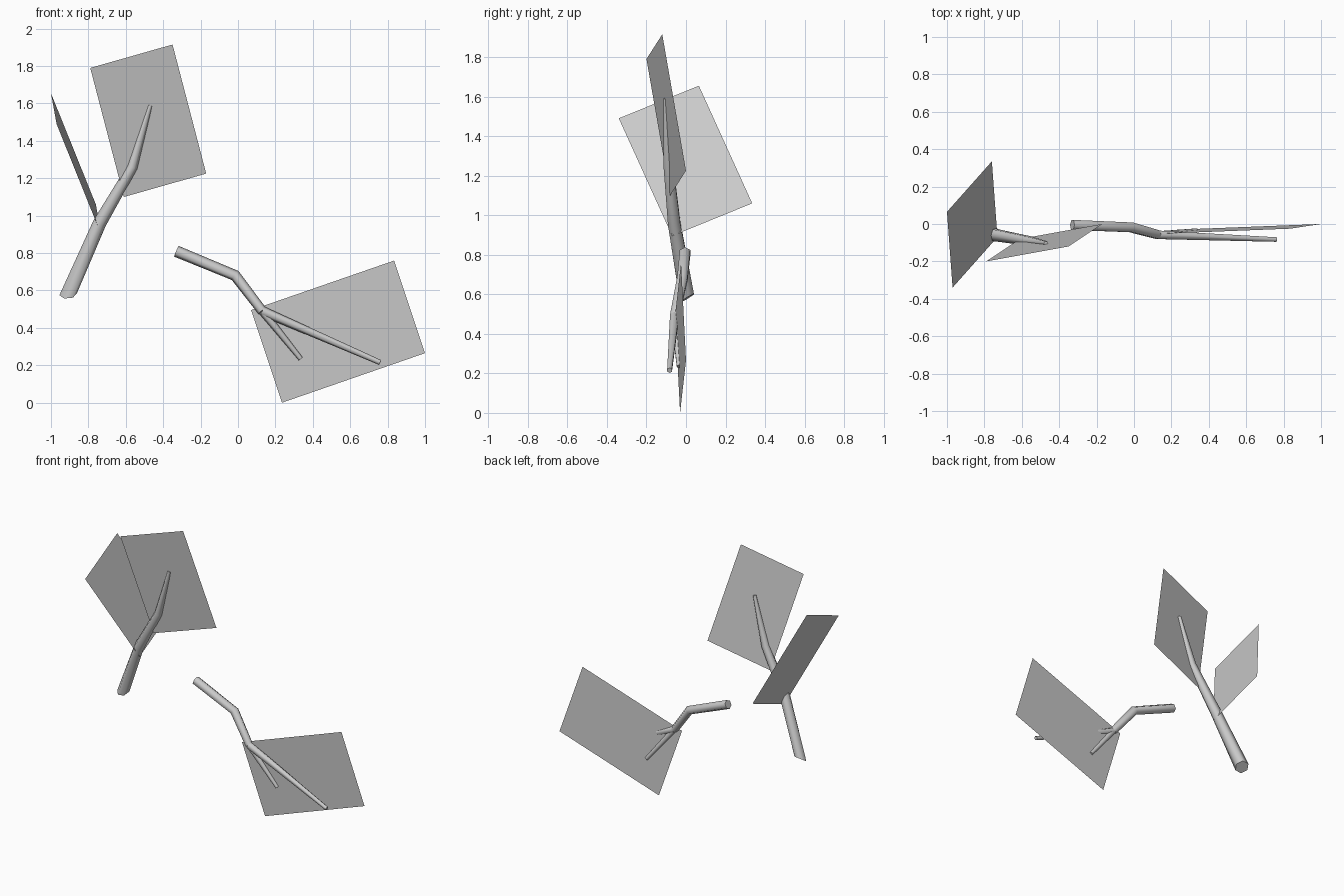
import bpy, bmesh, math
from mathutils import Vector

cube = bpy.data.objects.get("Cube")
if cube:
    bpy.data.objects.remove(cube, do_unlink=True)

grey = bpy.data.materials.new("plain grey")
grey.use_nodes = True
colour = (0.6, 0.6, 0.6, 1)
grey.diffuse_color = colour
grey.node_tree.nodes["Principled BSDF"].inputs["Base Color"].default_value = colour

SIDES = 6


def finish(name, bm):
    mesh = bpy.data.meshes.new(name)
    bm.to_mesh(mesh)
    bm.free()
    mesh.materials.append(grey)
    obj = bpy.data.objects.new(name, mesh)
    bpy.context.collection.objects.link(obj)
    return obj


def twig(name, path, radii, cut=None):
    """Tapered tube along a path; cut tilts the bottom end."""
    pts = [Vector(p) for p in path]
    bm = bmesh.new()
    rings = []
    for i, p in enumerate(pts):
        ahead = (pts[min(i + 1, len(pts) - 1)] - p).normalized()
        behind = (p - pts[max(i - 1, 0)]).normalized()
        axis = (ahead + behind).normalized()
        if i == 0 and cut:
            axis = Vector(cut).normalized()
        side = Vector((0, 1, 0)).cross(axis).normalized()
        other = axis.cross(side)
        rings.append([bm.verts.new(p + radii[i] * (math.cos(a) * side + math.sin(a) * other))
                      for a in (math.tau * k / SIDES for k in range(SIDES))])
    for low, high in zip(rings, rings[1:]):
        for k in range(SIDES):
            n = (k + 1) % SIDES
            bm.faces.new((low[k], low[n], high[n], high[k])).smooth = True
    bm.faces.new(rings[0][::-1])
    bm.faces.new(rings[-1])
    return finish(name, bm)


def leaf(name, corner, along, across):
    """Flat card from one corner and its two edges."""
    c, u, v = Vector(corner), Vector(along), Vector(across)
    bm = bmesh.new()
    bm.faces.new([bm.verts.new(p) for p in (c, c + u, c + u + v, c + v)])
    return finish(name, bm)


# Upper twig with its two leaf cards
twig("upper_twig",
     [(-0.908, 0.005, 0.58), (-0.74, -0.06, 0.96), (-0.565, -0.09, 1.26), (-0.47, -0.103, 1.59)],
     [0.047, 0.036, 0.028, 0.012], cut=(-0.1, -0.6, 1))
leaf("upper_front_leaf", (-0.61, -0.08, 1.10), (0.44, 0.08, 0.125), (-0.18, -0.12, 0.69))
leaf("upper_side_leaf", (-0.73, -0.07, 0.895), (-0.03, 0.405, 0.165), (-0.24, -0.27, 0.595))

# Lower twig, forking in two
fork = (0.13, -0.058, 0.49)
twig("lower_twig", [(-0.33, -0.005, 0.81), (-0.015, -0.018, 0.68), fork], [0.031, 0.03, 0.026])
twig("long_branch", [fork, (0.76, -0.083, 0.215)], [0.026, 0.014])
twig("short_branch", [fork, (0.335, -0.035, 0.235)], [0.022, 0.013])
leaf("lower_leaf", (0.235, -0.03, 0), (0.765, 0.03, 0.265), (-0.165, -0.025, 0.495))
